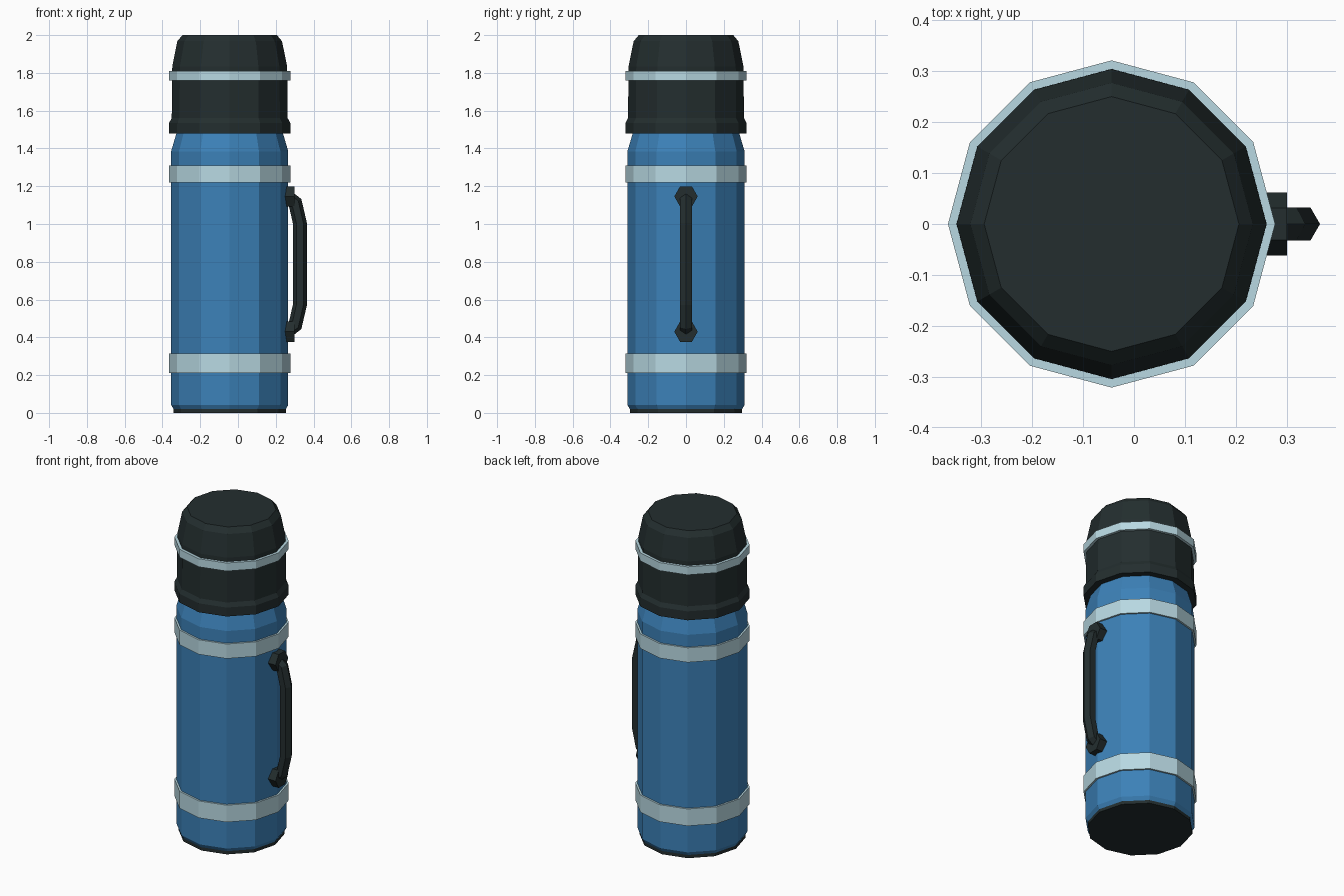
import bpy
import bmesh
from math import cos, sin, tau
from mathutils import Vector

if "Cube" in bpy.data.objects:
    bpy.data.objects.remove(bpy.data.objects["Cube"])

AXIS_X = -0.044  # flask axis, offset to leave room for the handle
SIDES = 12


def material(name, rgb):
    mat = bpy.data.materials.new(name)
    mat.use_nodes = True
    colour = (*rgb, 1)
    mat.diffuse_color = colour
    mat.node_tree.nodes["Principled BSDF"].inputs["Base Color"].default_value = colour
    return mat


blue = material("blue enamel", (0.045, 0.22, 0.48))
black = material("black plastic", (0.017, 0.027, 0.028))
silver = material("pale steel", (0.48, 0.69, 0.76))


def skin(name, rings, mat, loop=False):
    """Bridge equal rings of points; cap the ends, or join last to first."""
    bm = bmesh.new()
    rows = [[bm.verts.new(p) for p in ring] for ring in rings]
    pairs = list(zip(rows, rows[1:]))
    if loop:
        pairs.append((rows[-1], rows[0]))
    else:
        bm.faces.new(rows[0])
        bm.faces.new(rows[-1])
    for a, b in pairs:
        for i in range(len(a)):
            j = (i + 1) % len(a)
            bm.faces.new((a[i], a[j], b[j], b[i]))
    bmesh.ops.recalc_face_normals(bm, faces=bm.faces)
    mesh = bpy.data.meshes.new(name)
    bm.to_mesh(mesh)
    bm.free()
    mesh.materials.append(mat)
    obj = bpy.data.objects.new(name, mesh)
    bpy.context.collection.objects.link(obj)
    return obj


def lathe(name, profile, mat, loop=False):
    """Turn (radius, height) points around the flask axis."""
    angles = [tau * i / SIDES for i in range(SIDES)]
    rings = [[(AXIS_X + r * cos(a), r * sin(a), z) for a in angles] for r, z in profile]
    return skin(name, rings, mat, loop)


def band(name, low, high):
    lathe(name, [(0.30, low), (0.321, low), (0.321, high), (0.30, high)], silver, True)


# Flask body with base and shoulder
lathe("base", [(0.297, 0), (0.297, 0.022)], black)
lathe("body", [(0.297, 0.02), (0.31, 0.042), (0.31, 1.385), (0.279, 1.49)], blue)

# Cup lid with a flared lip and rounded crown
lathe("lid", [(0.321, 1.48), (0.321, 1.535), (0.307, 1.56), (0.304, 1.835),
              (0.277, 1.968), (0.25, 2.0)], black)

# Metal bands
band("lower_band", 0.21, 0.315)
band("upper_band", 1.22, 1.31)
band("lid_band", 1.76, 1.81)

# Handle mounts, hexagonal along x
MID, REACH = 0.788, 0.358
hexagon = [(cos(tau * i / 6), sin(tau * i / 6)) for i in range(6)]
for label, side in (("upper", 1), ("lower", -1)):
    rings = [[(x, 0.062 * c, MID + side * REACH + 0.062 * s) for c, s in hexagon]
             for x in (0.245, 0.30)]
    skin(label + "_handle_mount", rings, black)

# Handle grip, a hexagonal tube swept along a bent path
half = [(0.262, 0.355), (0.302, 0.328), (0.328, 0.215)]
path = [Vector((x, 0, MID + dz)) for x, dz in half]
path += [Vector((x, 0, MID - dz)) for x, dz in reversed(half)]
rings = []
for i, point in enumerate(path):
    along = (path[min(i + 1, len(path) - 1)] - path[max(i - 1, 0)]).normalized()
    outward = Vector((0, 1, 0)).cross(along)
    rings.append([point + 0.037 * (outward * c + Vector((0, s, 0))) for c, s in hexagon])
skin("handle", rings, black)
